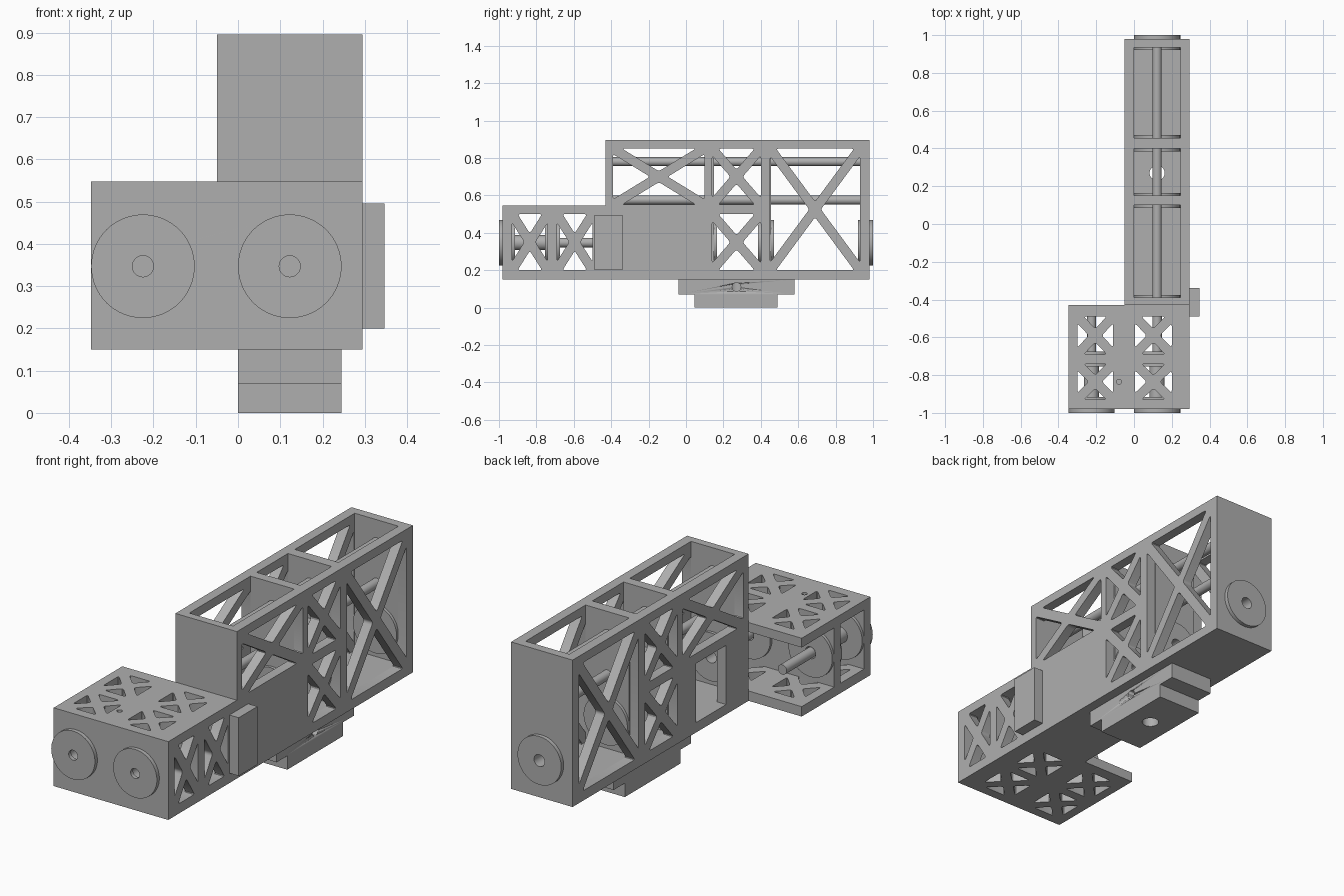
import bpy, bmesh, math
from mathutils import Matrix, Vector

if "Cube" in bpy.data.objects:
    bpy.data.objects.remove(bpy.data.objects["Cube"], do_unlink=True)

grey = bpy.data.materials.new("plain grey")
grey.use_nodes = True
COLOUR = (0.43, 0.43, 0.43, 1)
grey.diffuse_color = COLOUR
grey.node_tree.nodes["Principled BSDF"].inputs["Base Color"].default_value = COLOUR

# Local profile axes (u, v, thickness) for plates facing x, y or z
FRAMES = {
    "X": Matrix(((0, 0, 1), (1, 0, 0), (0, 1, 0))),
    "Y": Matrix(((1, 0, 0), (0, 0, -1), (0, 1, 0))),
    "Z": Matrix.Identity(3),
}


def plate(name, axis, lo, hi, outline, holes=()):
    """Flat profile with holes, thickened from lo to hi along an axis."""
    curve = bpy.data.curves.new(name, "CURVE")
    curve.dimensions = "2D"
    curve.fill_mode = "BOTH"
    curve.extrude = (hi - lo) / 2
    for loop in [outline, *holes]:
        spline = curve.splines.new("POLY")
        spline.points.add(len(loop) - 1)
        for point, (u, v) in zip(spline.points, loop):
            point.co = (u, v, 0, 1)
        spline.use_cyclic_u = True
    obj = bpy.data.objects.new(name, curve)
    bpy.context.collection.objects.link(obj)
    bpy.ops.object.select_all(action="DESELECT")
    obj.select_set(True)
    bpy.context.view_layer.objects.active = obj
    bpy.ops.object.convert(target="MESH")
    obj = bpy.context.view_layer.objects.active
    move = FRAMES[axis].to_4x4()
    move["XYZ".index(axis)][3] = (lo + hi) / 2
    bm = bmesh.new()
    bm.from_mesh(obj.data)
    bm.transform(move)
    bmesh.ops.remove_doubles(bm, verts=bm.verts, dist=1e-5)
    bmesh.ops.recalc_face_normals(bm, faces=bm.faces)
    bm.to_mesh(obj.data)
    bm.free()
    obj.data.materials.clear()
    obj.data.materials.append(grey)
    bpy.ops.object.shade_smooth_by_angle(angle=math.radians(30))
    return obj


def rect(u0, u1, v0, v1):
    return [(u0, v0), (u1, v0), (u1, v1), (u0, v1)]


def circle(u, v, r, n=40):
    return [(u + r * math.cos(math.tau * i / n), v + r * math.sin(math.tau * i / n))
            for i in range(n)]


def rounded(corners, cut=0.014):
    points = [Vector(c) for c in corners]
    loop = []
    for i, p in enumerate(points):
        a = p + (points[i - 1] - p).normalized() * cut
        b = p + (points[(i + 1) % len(points)] - p).normalized() * cut
        for t in (0, 0.33, 0.67, 1):
            loop.append(tuple(a * (1 - t) ** 2 + p * 2 * t * (1 - t) + b * t * t))
    return loop


def cross_panel(u0, u1, v0, v1, half=0.025):
    """Four rounded triangles that leave an X brace in a rectangle."""
    w, h = u1 - u0, v1 - v0
    diag = math.hypot(w, h)
    du, dv = half * diag / h, half * diag / w
    cu, cv = (u0 + u1) / 2, (v0 + v1) / 2
    return [rounded(t) for t in (
        [(u0 + du, v0), (u1 - du, v0), (cu, cv - dv)],
        [(u0 + du, v1), (cu, cv + dv), (u1 - du, v1)],
        [(u0, v0 + dv), (cu - du, cv), (u0, v1 - dv)],
        [(u1, v0 + dv), (u1, v1 - dv), (cu + du, cv)],
    )]


AXLE_X, SIDE_X, AXLE_Z = 0.1225, -0.225, 0.347
RIM, BORE, WASHER = 0.1225, 0.03, 0.015

# Tall side walls with braced openings
tall_panels = (cross_panel(-0.39, 0.10, 0.55, 0.85) + cross_panel(0.14, 0.40, 0.55, 0.85)
               + cross_panel(0.14, 0.40, 0.20, 0.50) + cross_panel(0.45, 0.93, 0.20, 0.85))
front_panels = cross_panel(-0.93, -0.74, 0.20, 0.50) + cross_panel(-0.69, -0.50, 0.20, 0.50)
plate("left_wall", "X", 0.245, 0.295,
      [(-0.98, 0.15), (0.98, 0.15), (0.98, 0.895), (-0.43, 0.895), (-0.43, 0.547), (-0.98, 0.547)],
      tall_panels + front_panels)
plate("right_wall", "X", -0.05, 0.0, rect(-0.43, 0.98, 0.15, 0.895),
      tall_panels + [rect(-0.25, -0.01, 0.20, 0.50)])
plate("side_block", "X", 0.295, 0.347, rect(-0.49, -0.34, 0.20, 0.495))

# Top and bottom plates
deck_panels = []
for x0, x1 in ((-0.30, -0.11), (0.005, 0.20)):
    for y0, y1 in ((-0.93, -0.74), (-0.69, -0.49)):
        deck_panels += cross_panel(x0, x1, y0, y1)
plate("front_deck", "Z", 0.50, 0.547, rect(-0.348, 0.245, -0.98, -0.43),
      deck_panels + [circle(-0.08, -0.835, 0.013)])
plate("floor", "Z", 0.15, 0.20,
      [(-0.348, -0.98), (0.245, -0.98), (0.245, 0.98), (0, 0.98), (0, -0.43), (-0.348, -0.43)],
      deck_panels + [circle(AXLE_X, 0.27, 0.04)])

# Cross walls with axle bores
main_bore, side_bore = circle(AXLE_X, AXLE_Z, BORE), circle(SIDE_X, AXLE_Z, BORE)
for name, y0, y1 in (("shoulder_wall", -0.43, -0.39), ("middle_wall", 0.10, 0.15),
                     ("rear_divider", 0.40, 0.455), ("back_wall", 0.935, 0.98)):
    plate(name, "Y", y0, y1, rect(0, 0.245, 0.20, 0.895), [main_bore])
for name, y0, y1 in (("front_wall", -0.98, -0.93), ("front_divider", -0.74, -0.69)):
    plate(name, "Y", y0, y1, rect(-0.348, 0.245, 0.20, 0.50), [main_bore, side_bore])


# Bearing washers on the wall faces
def washer(name, x, y):
    plate(name, "Y", y, y + WASHER, circle(x, AXLE_Z, RIM, 64), [circle(x, AXLE_Z, BORE)])


for y in (-0.43 - WASHER, -0.39, 0.10 - WASHER, 0.15, 0.40 - WASHER, 0.455,
          0.935 - WASHER):
    washer("main_washer", AXLE_X, y)
for x in (AXLE_X, SIDE_X):
    for y in (-0.93, -0.74 - WASHER, -0.69):
        washer("front_bay_washer", x, y)
    plate("front_cap", "Y", -1.0, -0.98, circle(x, AXLE_Z, RIM, 64), [circle(x, AXLE_Z, 0.025)])
plate("back_cap", "Y", 0.98, 1.0, circle(AXLE_X, AXLE_Z, RIM, 64), [main_bore])

# Axles in the front bays and long tie rods in the tall body
for x in (AXLE_X, SIDE_X):
    plate("front_axle", "Y", -0.915, -0.755, circle(x, AXLE_Z, 0.04))
    plate("rear_axle", "Y", -0.755, -0.45, circle(x, AXLE_Z, 0.025))
for z in (0.78, 0.575):
    plate("tie_rod", "Y", -0.39, 0.935, circle(AXLE_X, z, 0.024))

# Stepped mount under the floor, drilled upward and from the left
bore = circle(AXLE_X, 0.27, 0.04)
plate("mount_foot", "Z", 0.0, 0.07, rect(0, 0.245, 0.045, 0.49), [bore])
mount = plate("mount_base", "Z", 0.07, 0.15, rect(0, 0.245, -0.04, 0.58), [bore])
drill = plate("mount_drill", "X", AXLE_X, 0.30, circle(0.27, 0.11, 0.023))
drill.hide_render = True
cut = mount.modifiers.new("side_hole", "BOOLEAN")
cut.operation = "DIFFERENCE"
cut.object = drill
bpy.context.view_layer.objects.active = mount
bpy.ops.object.modifier_apply(modifier=cut.name)
bpy.data.objects.remove(drill, do_unlink=True)
